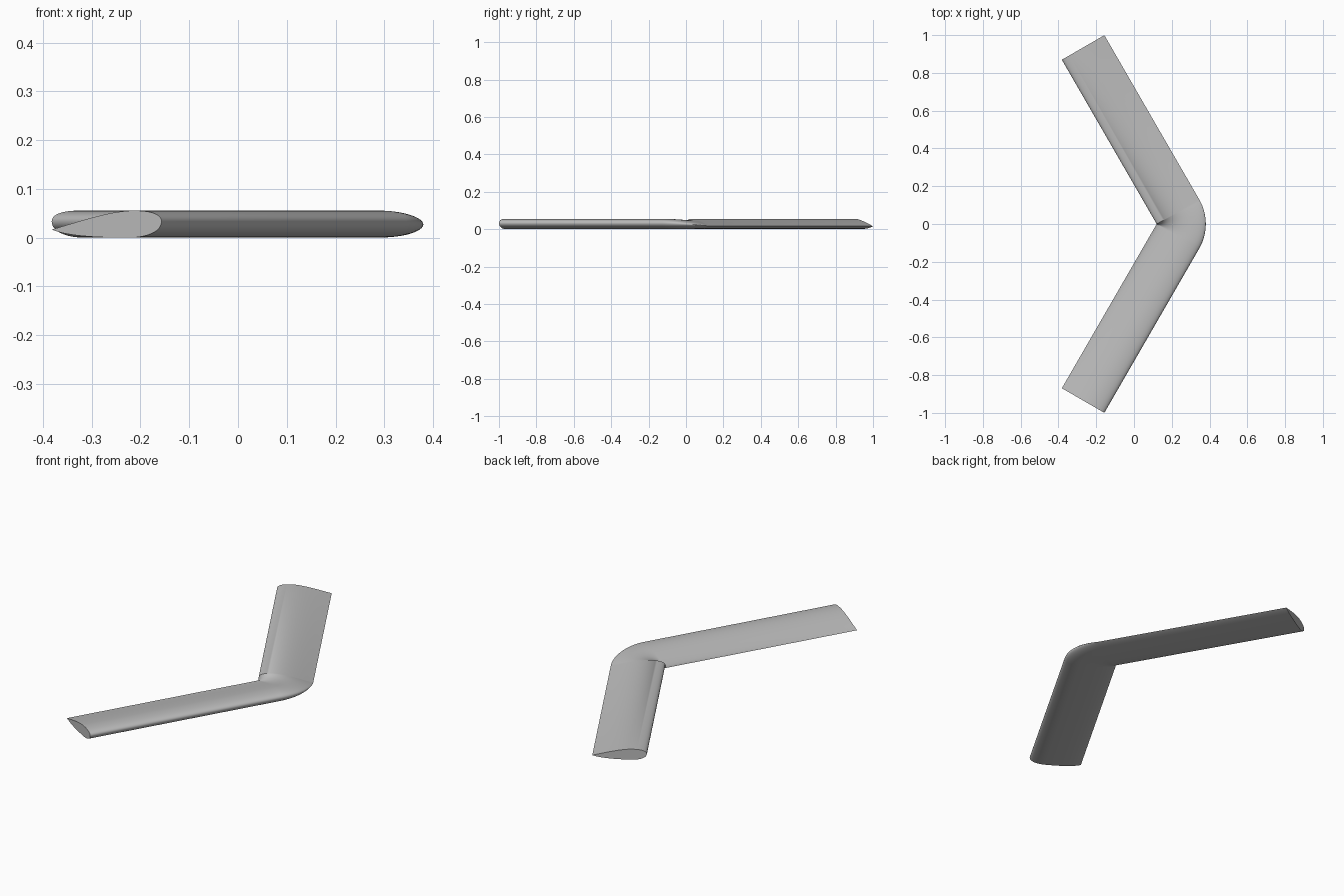
import bpy
import bmesh
import math
from mathutils import Vector
from mathutils.geometry import interpolate_bezier

cube = bpy.data.objects.get("Cube")
if cube:
    bpy.data.objects.remove(cube, do_unlink=True)

CHORD = 0.26        # width of each arm
LENGTH = 1.004      # arm length from the elbow pivot to the tip
PIVOT = Vector((0.12, 0, 0))
HALF_BEND = math.radians(30)
STEPS = 36          # samples across the chord
TURNS = 24          # sections around the elbow


def curve(*segments):
    """Join bezier segments of (chord fraction, height) into one polyline."""
    points = []
    for seg in segments:
        points += interpolate_bezier(*[Vector((u, 0, z)) for u, z in seg], 60)
    return points


def height(points, u):
    for a, b in zip(points, points[1:]):
        if a.x <= u <= b.x and b.x > a.x:
            return a.z + (b.z - a.z) * (u - a.x) / (b.x - a.x)
    return points[-1].z


# Airfoil: rounded nose at 0, sharp trailing edge at 1
upper = curve([(0, .033), (0, .05), (.12, .0555), (.25, .0555)],
              [(.25, .0555), (.45, .0555), (.7, .037), (1, .0165)])
lower = curve([(0, .033), (0, .014), (.12, 0), (.3, 0)],
              [(.3, 0), (.6, 0), (.85, .003), (1, .0165)])

fractions = [(1 - math.cos(math.pi * i / STEPS)) / 2 for i in range(STEPS + 1)]
loop = [(u, upper) for u in fractions] + [(u, lower) for u in fractions[-2:0:-1]]


def section(bm, base, angle, blend):
    """Ring of vertices; blend 0 has the nose outside, 1 has it inside."""
    out = Vector((math.cos(angle), math.sin(angle), 0))
    ring = []
    for u, side in loop:
        z = (1 - blend) * height(side, 1 - u) + blend * height(side, u)
        ring.append(bm.verts.new(base + out * CHORD * u + Vector((0, 0, z))))
    return ring


def arm_tip(sign):
    return PIVOT + LENGTH * Vector((-math.sin(HALF_BEND), sign * math.cos(HALF_BEND), 0))


bm = bmesh.new()

# Front arm tip, elbow fan, back arm tip
rings = [section(bm, arm_tip(-1), -HALF_BEND, 0)]
for i in range(TURNS + 1):
    s = i / TURNS
    rings.append(section(bm, PIVOT, HALF_BEND * (2 * s - 1), s ** 1.5))
rings.append(section(bm, arm_tip(1), HALF_BEND, 1))

for a, b in zip(rings, rings[1:]):
    for j in range(len(loop)):
        k = (j + 1) % len(loop)
        bm.faces.new((a[j], a[k], b[k], b[j]))
bm.faces.new(rings[0])
bm.faces.new(list(reversed(rings[-1])))
bmesh.ops.recalc_face_normals(bm, faces=bm.faces)

mesh = bpy.data.meshes.new("bent_wing")
bm.to_mesh(mesh)
bm.free()
wing = bpy.data.objects.new("bent_wing", mesh)
bpy.context.collection.objects.link(wing)

# Plain grey
grey = bpy.data.materials.new("plain_grey")
grey.use_nodes = True
color = (0.5, 0.5, 0.5, 1)
grey.diffuse_color = color
grey.node_tree.nodes["Principled BSDF"].inputs["Base Color"].default_value = color
mesh.materials.append(grey)

# Smooth skin with crisp tips and trailing edges
bpy.ops.object.select_all(action="DESELECT")
wing.select_set(True)
bpy.context.view_layer.objects.active = wing
bpy.ops.object.shade_smooth_by_angle(angle=math.radians(40))
